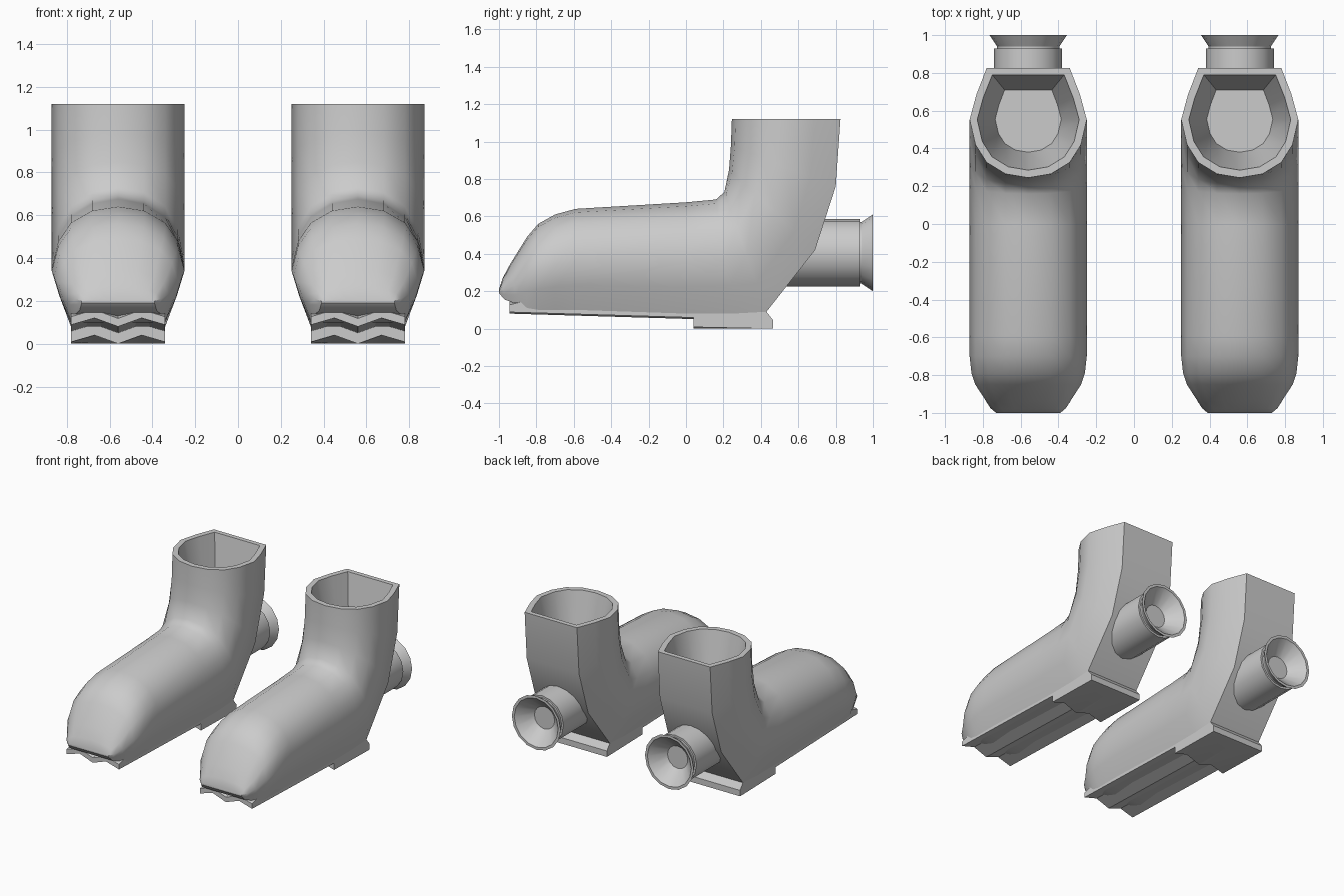
import bpy, bmesh, math
from mathutils import Vector

cube = bpy.data.objects.get("Cube")
if cube:
    bpy.data.objects.remove(cube)

grey = bpy.data.materials.new("plain_grey")
grey.use_nodes = True
grey.diffuse_color = (0.6, 0.6, 0.6, 1)
grey.node_tree.nodes["Principled BSDF"].inputs["Base Color"].default_value = grey.diffuse_color


def loft(name, rings, centre, angle=40):
    """Skin a closed solid over rings with equal point counts."""
    bm = bmesh.new()
    loops = [[bm.verts.new(p) for p in ring] for ring in rings]
    n = len(loops[0])
    for a, b in zip(loops, loops[1:]):
        for i in range(n):
            j = (i + 1) % n
            bm.faces.new((a[i], a[j], b[j], b[i]))
    bm.faces.new(loops[0][::-1])
    bm.faces.new(loops[-1])
    bmesh.ops.recalc_face_normals(bm, faces=bm.faces)
    mesh = bpy.data.meshes.new(name)
    bm.to_mesh(mesh)
    bm.free()
    mesh.materials.append(grey)
    obj = bpy.data.objects.new(name, mesh)
    bpy.context.collection.objects.link(obj)
    obj.location.x = centre
    bpy.ops.object.select_all(action='DESELECT')
    obj.select_set(True)
    bpy.context.view_layer.objects.active = obj
    bpy.ops.object.shade_smooth_by_angle(angle=math.radians(angle))
    return obj


def d_section(base, apex, flat, wide):
    """D-shaped ring: flat side at base, rounded side at apex (y, z points)."""
    half = [(flat, 0), (flat + 0.6 * (wide - flat), 0.24), (wide, 0.47),
            (0.9 * wide, 0.7), (0.71 * wide, 0.86), (0.39 * wide, 0.965)]
    outline = half + [(0, 1)] + [(-u, t) for u, t in reversed(half)]
    lo, hi = Vector((0, *base)), Vector((0, *apex))
    return [lo.lerp(hi, t) + Vector((u, 0, 0)) for u, t in outline]


def tread(y, bottom, top, zig_bottom=0.04, zig_top=0.04):
    """Sole ring with a zigzag lower and upper edge."""
    xs = [-0.22, -0.11, 0, 0.11, 0.22]
    wave = [0.2, 1, 0, 1, 0.2]
    low = [(x, y, bottom + zig_bottom * w) for x, w in zip(xs, wave)]
    high = [(x, y, top + zig_top * w) for x, w in zip(xs, wave)]
    return low + high[::-1]


def circle(y, radius, sides=16):
    return [(radius * math.cos(math.tau * i / sides), y,
             0.405 + radius * math.sin(math.tau * i / sides)) for i in range(sides)]


# Boot sections from toe to heel, up to the cuff, then down inside it
boot = [
    ((-1.0, 0.19), (-1.0, 0.21), 0.17, 0.17),
    ((-0.97, 0.155), (-0.98, 0.27), 0.18, 0.2),
    ((-0.9, 0.13), (-0.94, 0.345), 0.21, 0.235),
    ((-0.85, 0.11), (-0.85, 0.49), 0.22, 0.28),
    ((-0.79, 0.1), (-0.79, 0.56), 0.22, 0.3),
    ((-0.7, 0.1), (-0.7, 0.61), 0.22, 0.31),
    ((-0.59, 0.1), (-0.59, 0.64), 0.22, 0.31),
    ((0.0, 0.08), (0.0, 0.675), 0.22, 0.31),
    ((0.25, 0.08), (0.16, 0.69), 0.22, 0.31),
    ((0.43, 0.09), (0.205, 0.73), 0.22, 0.31),
    ((0.69, 0.42), (0.23, 0.85), 0.22, 0.31),
    ((0.8, 0.76), (0.24, 0.98), 0.22, 0.31),
    ((0.825, 1.12), (0.245, 1.12), 0.22, 0.31),
    ((0.79, 1.12), (0.285, 1.12), 0.19, 0.27),
    ((0.71, 0.65), (0.38, 0.65), 0.125, 0.175),
]

# Nozzle profile as (y, radius): tube, groove, flared lip, inner cone
nozzle = [(0.5, 0.18), (0.93, 0.18), (0.93, 0.165), (0.94, 0.165),
          (1.0, 0.205), (1.0, 0.185), (0.9, 0.085)]

for side, sign in (("left", 1), ("right", -1)):
    cx = 0.56 * sign
    loft(side + "_boot", [d_section(*s) for s in boot], cx)
    # Thin front sole with a lip under the toe
    loft(side + "_sole", [tread(-0.945, 0.08, 0.118), tread(-0.88, 0.078, 0.135),
                          tread(0.06, 0.05, 0.12)], cx, 20)
    # Heel block, zigzag at its front and straight at its back
    loft(side + "_heel", [tread(0.04, 0, 0.1), tread(0.43, 0, 0.09, 0, 0),
                          tread(0.465, 0, 0.045, 0, 0)], cx, 20)
    loft(side + "_thruster", [circle(y, r) for y, r in nozzle], cx, 30)
